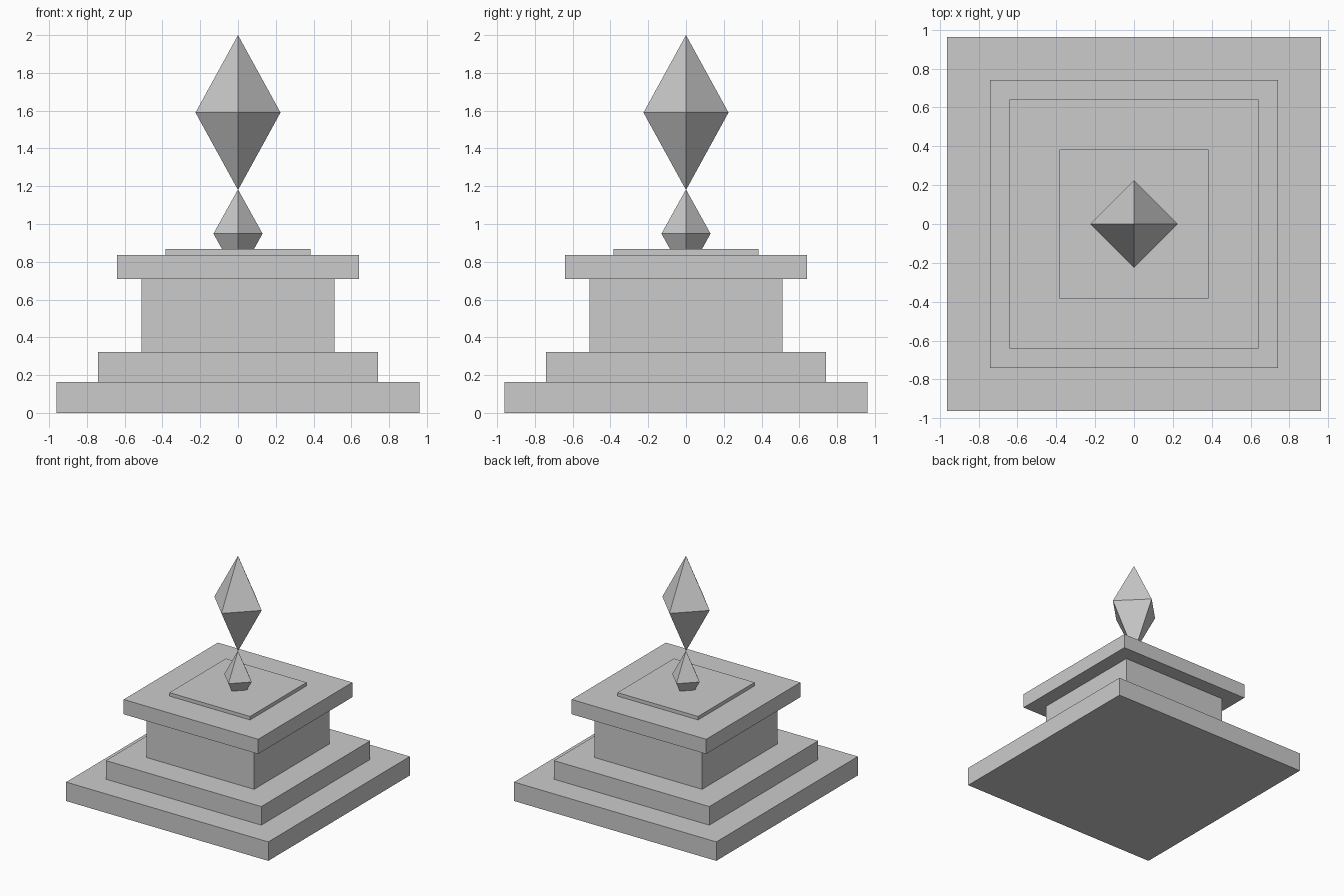
import bpy, bmesh

if "Cube" in bpy.data.objects:
    bpy.data.objects.remove(bpy.data.objects["Cube"])

stone = bpy.data.materials.new("grey stone")
stone.diffuse_color = (0.6, 0.6, 0.6, 1)
stone.use_nodes = True
stone.node_tree.nodes["Principled BSDF"].inputs["Base Color"].default_value = stone.diffuse_color


def finish(name, bm):
    bmesh.ops.recalc_face_normals(bm, faces=bm.faces)
    mesh = bpy.data.meshes.new(name)
    bm.to_mesh(mesh)
    bm.free()
    mesh.materials.append(stone)
    bpy.context.collection.objects.link(bpy.data.objects.new(name, mesh))


def slab(name, half, z0, z1):
    bm = bmesh.new()
    bmesh.ops.create_cube(bm, size=1)
    for v in bm.verts:
        v.co = (v.co.x * 2 * half, v.co.y * 2 * half, z1 if v.co.z > 0 else z0)
    finish(name, bm)


def crystal(name, radius, z0, z1):
    # Four-sided double pyramid with corners on the x and y axes
    bm = bmesh.new()
    mid = (z0 + z1) / 2
    ring = [bm.verts.new((x * radius, y * radius, mid))
            for x, y in ((1, 0), (0, 1), (-1, 0), (0, -1))]
    for z in (z0, z1):
        tip = bm.verts.new((0, 0, z))
        for i in range(4):
            bm.faces.new((ring[i], ring[(i + 1) % 4], tip))
    finish(name, bm)


# Stepped square pedestal
slab("lower_step", 0.962, 0.0, 0.163)
slab("upper_step", 0.74, 0.163, 0.323)
slab("pedestal_block", 0.512, 0.323, 0.71)
slab("cap_slab", 0.64, 0.71, 0.837)
slab("top_plate", 0.384, 0.837, 0.867)

# Small crystal sunk into the cap, with the large one balanced on its tip
crystal("small_crystal", 0.13, 0.715, 1.183)
crystal("large_crystal", 0.225, 1.18, 2.0)
